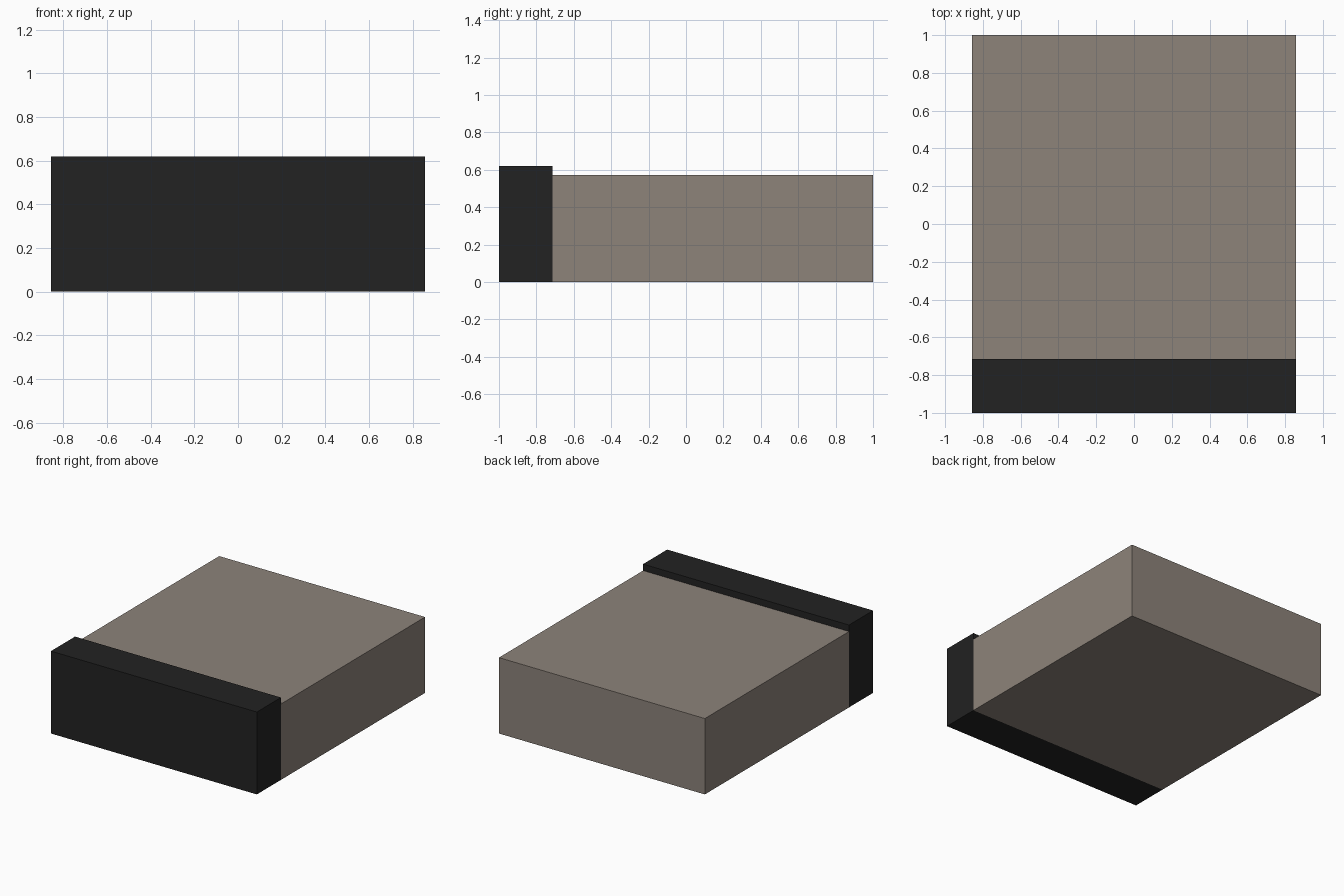
import bpy

if "Cube" in bpy.data.objects:
    bpy.data.objects.remove(bpy.data.objects["Cube"])


def material(name, color):
    m = bpy.data.materials.new(name)
    m.diffuse_color = (*color, 1.0)
    m.use_nodes = True
    m.node_tree.nodes["Principled BSDF"].inputs["Base Color"].default_value = m.diffuse_color
    return m


def box(name, lo, hi, mat):
    """Box between two opposite corners, with its size applied to the mesh."""
    centre = [(a + b) / 2 for a, b in zip(lo, hi)]
    bpy.ops.mesh.primitive_cube_add(size=1, location=centre)
    ob = bpy.context.object
    ob.name = name
    ob.scale = [b - a for a, b in zip(lo, hi)]
    bpy.ops.object.transform_apply(location=False, rotation=False, scale=True)
    ob.data.materials.append(mat)
    return ob


taupe = material("taupe", (0.266, 0.227, 0.195))
black = material("soft black", (0.016, 0.016, 0.016))

HALF_W = 0.857
SPLIT_Y = -0.714

# Long main body
box("main_body", (-HALF_W, SPLIT_Y, 0), (HALF_W, 1, 0.571), taupe)

# Slightly taller dark block across the front
box("front_block", (-HALF_W, -1, 0), (HALF_W, SPLIT_Y, 0.62), black)
